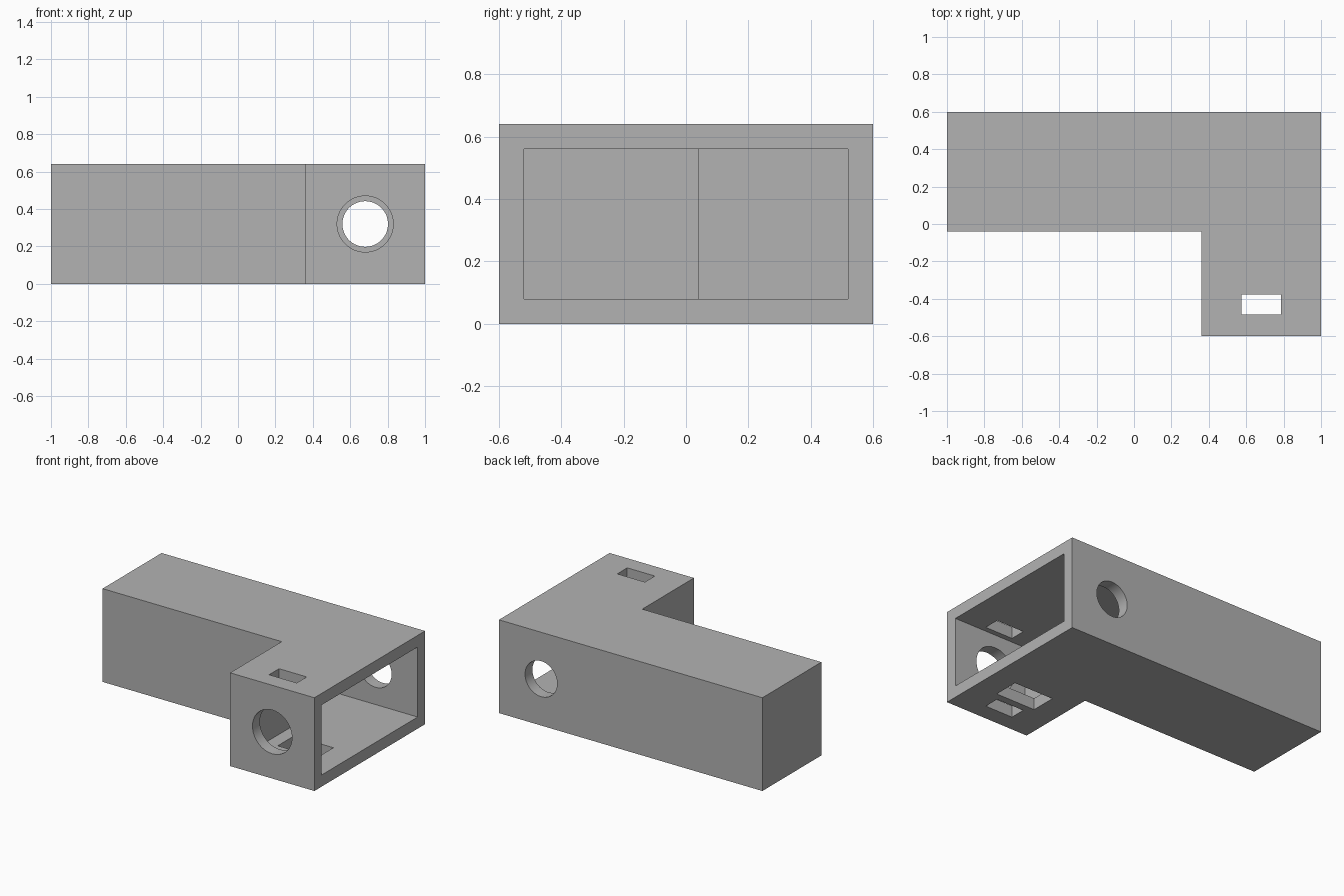
import bpy
import bmesh
import math

cube = bpy.data.objects.get("Cube")
if cube:
    bpy.data.objects.remove(cube, do_unlink=True)

WALL = 0.08
HEIGHT = 0.64
HOLE_X = 0.68

grey = bpy.data.materials.new("plain grey")
grey.use_nodes = True
grey.diffuse_color = (0.448, 0.448, 0.448, 1)
grey.node_tree.nodes["Principled BSDF"].inputs["Base Color"].default_value = grey.diffuse_color


def finish(name, bm):
    bmesh.ops.recalc_face_normals(bm, faces=bm.faces)
    mesh = bpy.data.meshes.new(name)
    bm.to_mesh(mesh)
    bm.free()
    mesh.materials.append(grey)
    obj = bpy.data.objects.new(name, mesh)
    bpy.context.collection.objects.link(obj)
    return obj


def prism(name, outline, z0, z1):
    """Extrude a flat outline upward."""
    bm = bmesh.new()
    face = bm.faces.new([bm.verts.new((x, y, z0)) for x, y in outline])
    new = bmesh.ops.extrude_face_region(bm, geom=[face])["geom"]
    verts = [v for v in new if isinstance(v, bmesh.types.BMVert)]
    bmesh.ops.translate(bm, verts=verts, vec=(0, 0, z1 - z0))
    return finish(name, bm)


def elbow(name, x0, x1, xc, y0, y1, yc, z0, z1):
    """L-shaped prism with its inner corner at (xc, yc)."""
    outline = [(x0, yc), (xc, yc), (xc, y0), (x1, y0), (x1, y1), (x0, y1)]
    return prism(name, outline, z0, z1)


def slot(name, y, width, depth, z0, z1):
    a, b = HOLE_X - width / 2, HOLE_X + width / 2
    c, d = y - depth / 2, y + depth / 2
    return prism(name, [(a, c), (b, c), (b, d), (a, d)], z0, z1)


def bore(name, radius, y):
    """Round cutter through a wall centred at y."""
    bpy.ops.mesh.primitive_cylinder_add(
        vertices=64, radius=radius, depth=0.2,
        location=(HOLE_X, y, HEIGHT / 2), rotation=(math.pi / 2, 0, 0))
    obj = bpy.context.object
    obj.name = name
    obj.data.materials.append(grey)
    return obj


# Outer elbow-shaped housing
housing = elbow("elbow_housing", -1, 1, 0.36, -0.6, 0.6, -0.04, 0, HEIGHT)

cutters = [
    # Hollow inside, open at the left end
    elbow("cavity_cutter", -1 + WALL, 1.1, 0.36 + WALL, -0.6 + WALL, 0.6 - WALL,
          -0.04 + WALL, WALL, HEIGHT - WALL),
    # Round holes: large in front, small at the back
    bore("front_hole_cutter", 0.15, -0.6),
    bore("back_hole_cutter", 0.122, 0.6),
    # Narrow slot through roof and floor, wide slot through the floor only
    slot("narrow_slot_cutter", -0.43, 0.21, 0.108, -0.1, HEIGHT + 0.1),
    slot("wide_slot_cutter", -0.238, 0.30, 0.175, -0.1, 0.2),
]

bpy.ops.object.select_all(action='DESELECT')
bpy.context.view_layer.objects.active = housing
housing.select_set(True)
for cutter in cutters:
    cutter.hide_render = True
    mod = housing.modifiers.new(cutter.name, 'BOOLEAN')
    mod.operation = 'DIFFERENCE'
    mod.solver = 'EXACT'
    mod.object = cutter
    bpy.ops.object.modifier_apply(modifier=mod.name)
    bpy.data.objects.remove(cutter, do_unlink=True)

# Smooth bores, crisp box edges
bpy.ops.object.shade_smooth_by_angle(angle=math.radians(30))
